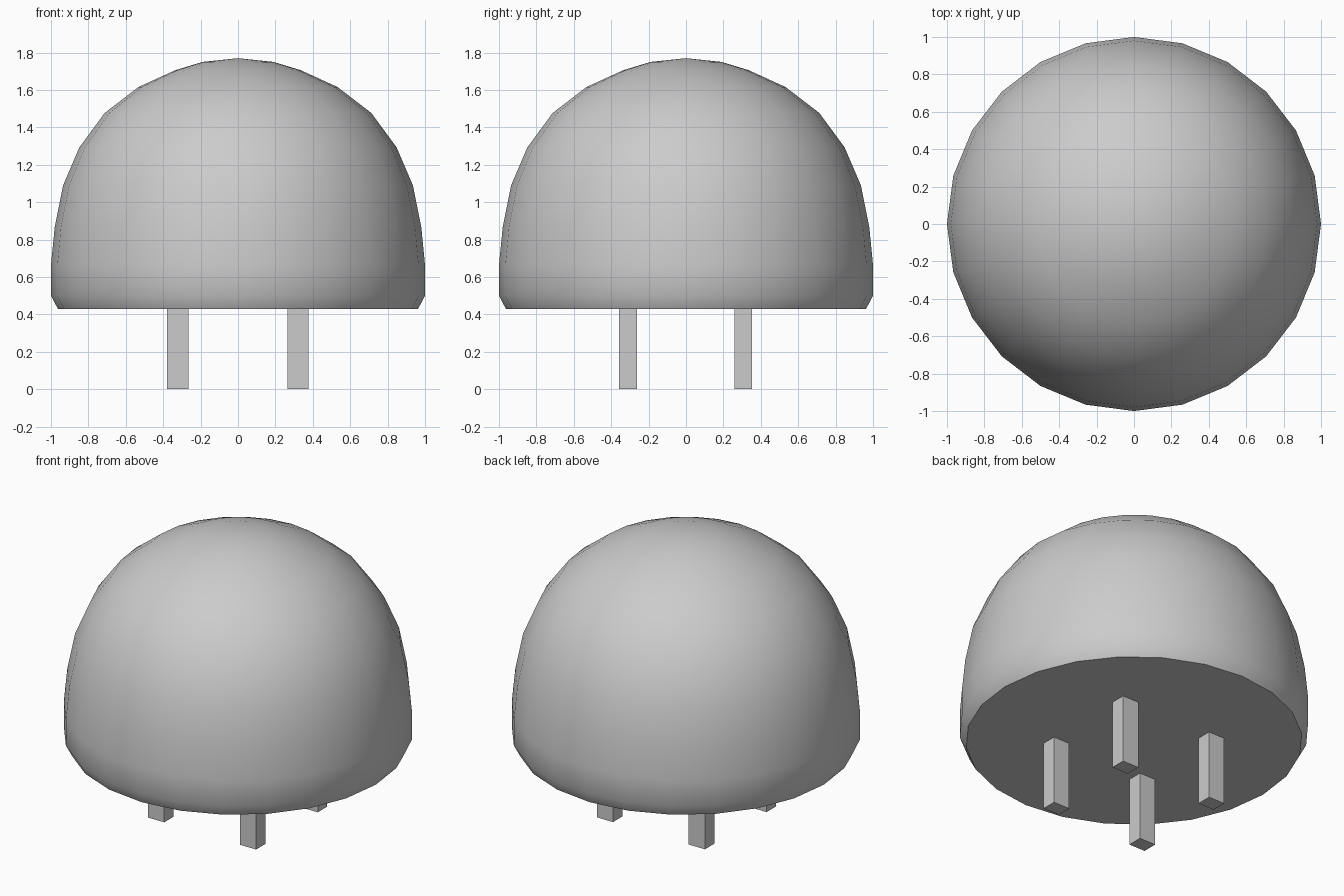
import bpy, bmesh, math

if "Cube" in bpy.data.objects:
    bpy.data.objects.remove(bpy.data.objects["Cube"])

def finish(bm, name):
    bmesh.ops.recalc_face_normals(bm, faces=bm.faces)
    mesh = bpy.data.meshes.new(name)
    bm.to_mesh(mesh)
    bm.free()
    obj = bpy.data.objects.new(name, mesh)
    bpy.context.collection.objects.link(obj)
    return obj

# Dome body: 24-sided turned profile (radius, height) with a flat underside
SIDES = 24
profile = [(0.963, 0.43), (1.0, 0.50), (1.0, 0.663), (0.98, 0.867),
           (0.935, 1.09), (0.848, 1.293), (0.713, 1.477), (0.532, 1.616),
           (0.335, 1.706), (0.19, 1.75)]
bm = bmesh.new()
rings = [[bm.verts.new((r * math.cos(math.tau * i / SIDES),
                        r * math.sin(math.tau * i / SIDES), z))
          for i in range(SIDES)] for r, z in profile]
top = bm.verts.new((0, 0, 1.77))
bm.faces.new(rings[0])
for low, high in zip(rings, rings[1:]):
    for i in range(SIDES):
        j = (i + 1) % SIDES
        bm.faces.new((low[i], low[j], high[j], high[i]))
for i in range(SIDES):
    bm.faces.new((rings[-1][i], rings[-1][(i + 1) % SIDES], top))
dome = finish(bm, "dome_body")
bpy.context.view_layer.objects.active = dome
dome.select_set(True)
bpy.ops.object.shade_smooth_by_angle(angle=math.radians(40))
dome.select_set(False)

# Four short square legs
for side, x in (("left", -0.322), ("right", 0.32)):
    for end, y in (("front", -0.31), ("back", 0.305)):
        bm = bmesh.new()
        bmesh.ops.create_cube(bm, size=1)
        bmesh.ops.scale(bm, vec=(0.113, 0.094, 0.43), verts=bm.verts)
        bmesh.ops.translate(bm, vec=(x, y, 0.215 + 0.002), verts=bm.verts)
        for v in bm.verts:
            v.co.z = 0.0 if v.co.z < 0.2 else 0.44
        finish(bm, f"{end}_{side}_leg")
